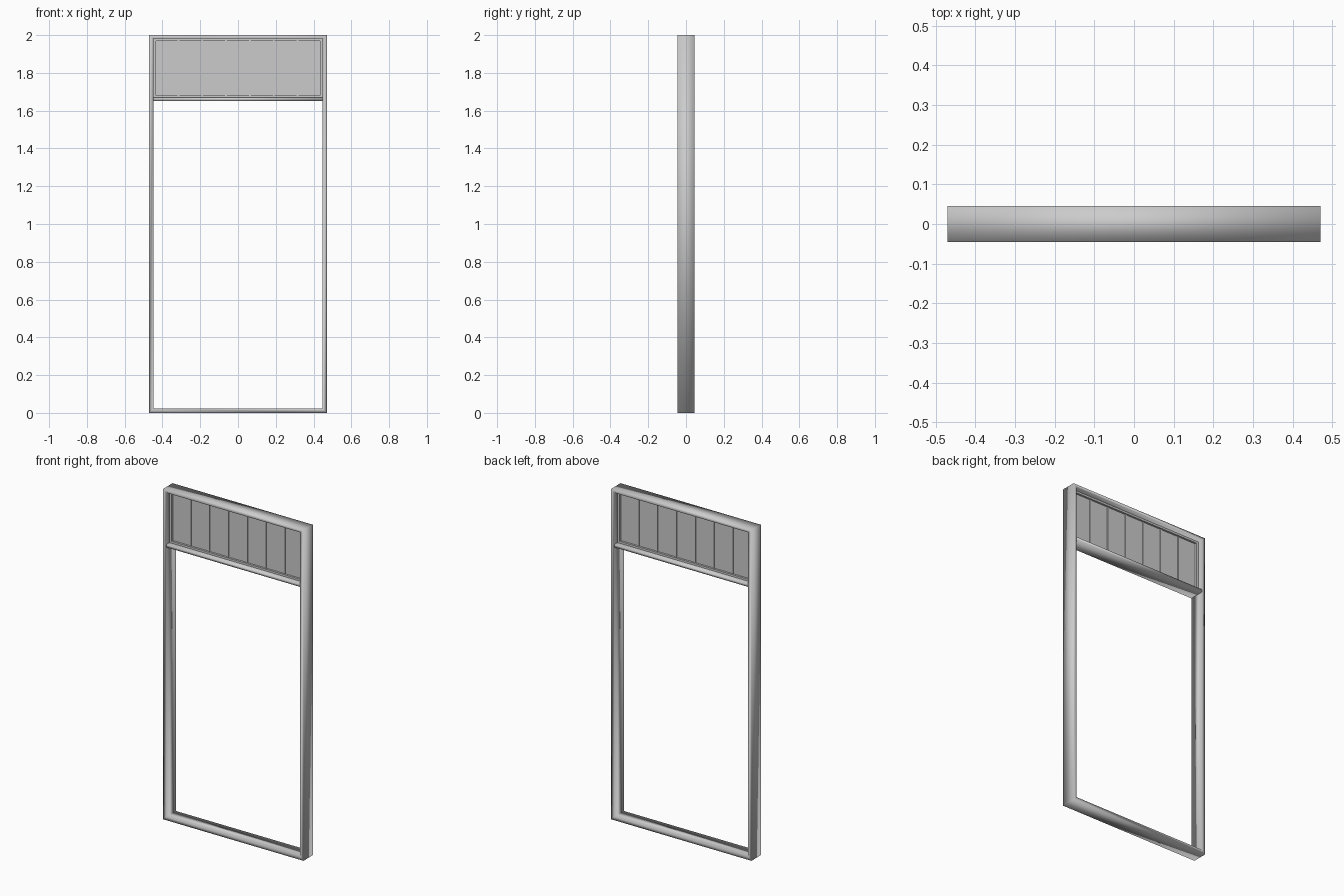
import bpy
import bmesh

if "Cube" in bpy.data.objects:
    bpy.data.objects.remove(bpy.data.objects["Cube"])

W, H, D = 0.47, 2.0, 0.045      # half width, height, half depth
T = 0.022                       # jamb thickness
RAIL_Z = 1.652                  # underside of the transom rail
RAIL_T = 0.017


def finish(name, bm, smooth):
    bmesh.ops.recalc_face_normals(bm, faces=bm.faces)
    mesh = bpy.data.meshes.new(name)
    bm.to_mesh(mesh)
    bm.free()
    for p in mesh.polygons:
        p.use_smooth = smooth
    obj = bpy.data.objects.new(name, mesh)
    bpy.context.collection.objects.link(obj)
    return obj


def ring(name, half_w, z0, z1, half_d, side, top, bottom, smooth):
    """Mitred rectangular frame in the xz plane."""
    bm = bmesh.new()
    loops = []
    for s, t, b, y in ((0, 0, 0, -half_d), (0, 0, 0, half_d),
                       (side, top, bottom, half_d), (side, top, bottom, -half_d)):
        x = half_w - s
        loops.append([bm.verts.new(c) for c in (
            (-x, y, z0 + b), (x, y, z0 + b), (x, y, z1 - t), (-x, y, z1 - t))])
    for k in range(4):
        a, c = loops[k], loops[(k + 1) % 4]
        for i in range(4):
            j = (i + 1) % 4
            bm.faces.new((a[i], a[j], c[j], c[i]))
    return finish(name, bm, smooth)


def box(name, x0, x1, half_d, z0, z1, smooth=False):
    bm = bmesh.new()
    bmesh.ops.create_cube(bm, size=1)
    for v in bm.verts:
        v.co.x = x1 if v.co.x > 0 else x0
        v.co.y = half_d if v.co.y > 0 else -half_d
        v.co.z = z1 if v.co.z > 0 else z0
    return finish(name, bm, smooth)


# Outer door frame and the rail under the top light
ring("door_frame", W, 0, H, D, T, 0.018, T, True)
inner = W - T
box("transom_rail", -inner, inner, D, RAIL_Z, RAIL_Z + RAIL_T, True)

# Slim sash holding the panes
z0, z1 = RAIL_Z + RAIL_T, H - 0.018
ring("transom_sash", inner, z0, z1, 0.015, 0.014, 0.012, 0.012, False)

# Pane and six upright bars
box("transom_pane", -inner + 0.01, inner - 0.01, 0.003, z0 + 0.008, z1 - 0.008)
for i in range(6):
    x = (i - 2.5) * 0.126
    box(f"glazing_bar_{i + 1}", x - 0.005, x + 0.005, 0.008, z0 + 0.01, z1 - 0.01)
